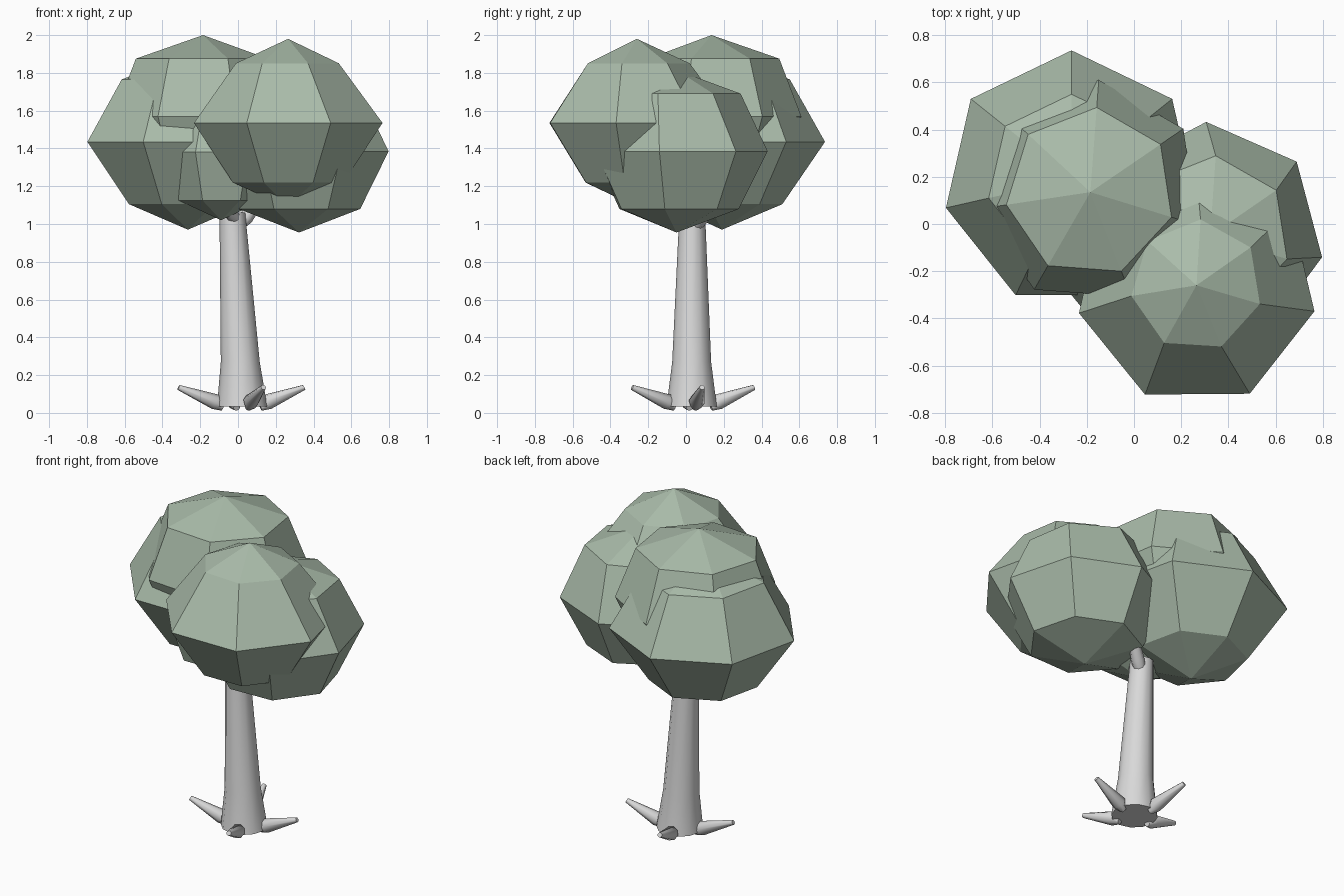
import bpy
import bmesh
from math import cos, sin, tau, radians
from mathutils import Vector

if "Cube" in bpy.data.objects:
    bpy.data.objects.remove(bpy.data.objects["Cube"])


def make_material(name, color):
    mat = bpy.data.materials.new(name)
    mat.use_nodes = True
    mat.diffuse_color = color
    mat.node_tree.nodes["Principled BSDF"].inputs["Base Color"].default_value = color
    return mat


LEAF = make_material("sage green", (0.40, 0.50, 0.40, 1))
BARK = make_material("pale grey bark", (0.70, 0.70, 0.70, 1))


def loft(name, rings, mat, smooth):
    """Skin a list of point rings; a ring of one point closes to a tip."""
    bm = bmesh.new()
    loops = [[bm.verts.new(p) for p in ring] for ring in rings]
    for a, b in zip(loops, loops[1:]):
        n = max(len(a), len(b))
        for i in range(n):
            j = (i + 1) % n
            quad = [a[i % len(a)], a[j % len(a)], b[j % len(b)], b[i % len(b)]]
            bm.faces.new(list(dict.fromkeys(quad)))
    for end in (loops[0], loops[-1]):
        if len(end) > 2:
            bm.faces.new(end)
    bmesh.ops.recalc_face_normals(bm, faces=bm.faces)
    mesh = bpy.data.meshes.new(name)
    bm.to_mesh(mesh)
    bm.free()
    mesh.materials.append(mat)
    obj = bpy.data.objects.new(name, mesh)
    bpy.context.collection.objects.link(obj)
    if smooth:
        bpy.ops.object.select_all(action="DESELECT")
        obj.select_set(True)
        bpy.context.view_layer.objects.active = obj
        bpy.ops.object.shade_smooth_by_angle(angle=radians(50))
    return obj


def leaf_clump(name, center, radius, height, angle, low, high, twist=0):
    """Seven-sided ball: tip, ring, equator, ring, tip."""
    c = Vector(center)

    def ring(r, z, turn):
        return [c + Vector((r * cos(turn + tau * i / 7), r * sin(turn + tau * i / 7), z))
                for i in range(7)]

    turn, step = radians(angle), 0.71 * height
    loft(name, [[c - Vector((0, 0, height))],
                ring(low, -step, turn),
                ring(radius, 0, turn),
                ring(high, step, turn + radians(twist)),
                [c + Vector((0, 0, height))]], LEAF, False)


def limb(name, stations, sides=8):
    """Tapered round limb through (point, radius) stations."""
    pts = [Vector(p) for p, _ in stations]
    axis = (pts[-1] - pts[0]).normalized()
    u = axis.cross(Vector((0.3, 1, 0))).normalized()
    v = axis.cross(u)
    loft(name, [[p + r * (u * cos(tau * i / sides) + v * sin(tau * i / sides))
                 for i in range(sides)]
                for p, (_, r) in zip(pts, stations)], BARK, True)


# Crown of overlapping leaf clumps
leaf_clump("front_leaf_clump", (0.265, -0.26, 1.535), 0.512, 0.445, -12.4, 0.30, 0.28, -4)
leaf_clump("top_leaf_clump", (-0.185, 0.135, 1.57), 0.477, 0.43, -120, 0.34, 0.36)
leaf_clump("back_leaf_clump", (-0.265, 0.19, 1.435), 0.546, 0.465, 90, 0.32, 0.36)
leaf_clump("side_leaf_clump", (0.323, -0.05, 1.385), 0.483, 0.43, 40.6, 0.33, 0.34, -6)
leaf_clump("inner_leaf_clump", (-0.09, -0.06, 1.38), 0.32, 0.36, -115, 0.23, 0.22)

# Trunk, flared at the foot
trunk = [((0.022, 0.03, 0.035), 0.133), ((0.012, 0.03, 0.27), 0.103),
         ((-0.03, 0.033, 1.06), 0.068)]
rings = [[Vector(p) + Vector((r * cos(tau * i / 12), r * sin(tau * i / 12), 0))
          for i in range(12)] for p, r in trunk]
loft("trunk", rings, BARK, True)

# Branches reaching into the crown
limb("front_branch", [((0.01, 0.04, 0.99), 0.03), ((-0.06, -0.07, 1.09), 0.04),
                      ((-0.22, -0.31, 1.34), 0.014)])
limb("back_branch", [((-0.02, 0.04, 0.97), 0.03), ((0.04, 0.08, 1.03), 0.04),
                     ((0.22, 0.2, 1.28), 0.014)])

# Four upturned roots around the foot
foot = Vector((0.02, 0.035, 0.025))
root_tips = {"left": (0.35, 0.085, 0.135), "front": (0.135, -0.285, 0.135),
             "right": (-0.315, -0.02, 0.135), "back": (-0.07, 0.36, 0.135)}
for side, tip in root_tips.items():
    tip = Vector(tip)
    limb(side + "_root", [(foot.lerp(tip, 0.3) - Vector((0, 0, 0.03)), 0.018),
                          (foot.lerp(tip, 0.42) - Vector((0, 0, 0.012)), 0.042),
                          (tip, 0.014)])
